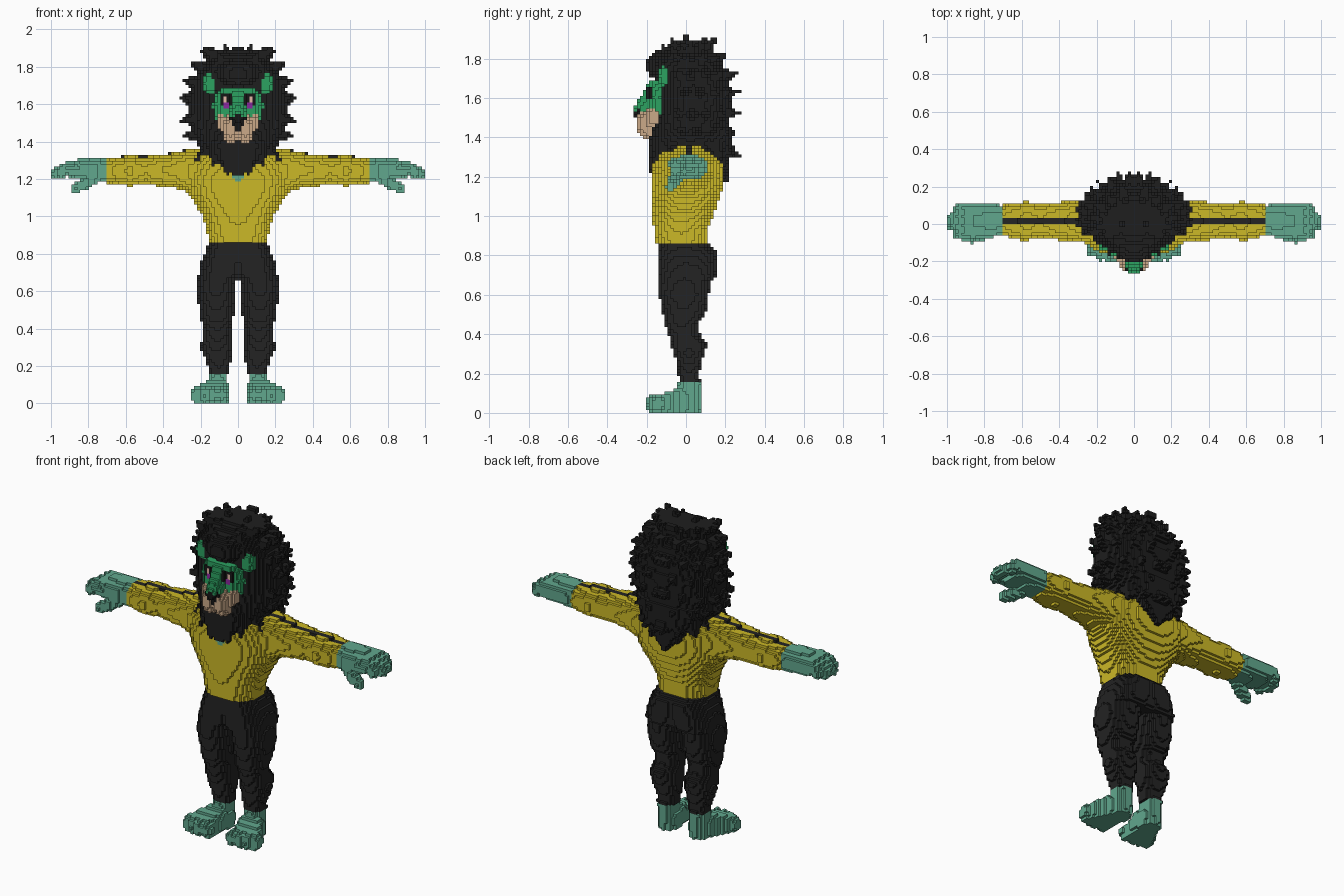
import bpy, math, random
from mathutils import Vector

random.seed(4)
S = 1 / 64                      # block size
COLOURS = {
    "black_hair": (0.013, 0.013, 0.013), "black_cloth": (0.017, 0.017, 0.017),
    "yellow_cloth": (0.60, 0.48, 0.02), "teal_skin": (0.12, 0.39, 0.27),
    "green_face": (0.025, 0.36, 0.12), "tan_muzzle": (0.60, 0.40, 0.25),
    "nose_black": (0.008, 0.008, 0.008), "eye_purple": (0.26, 0.02, 0.35),
    "eye_peach": (0.85, 0.52, 0.42),
}
MATS = {}
for name, c in COLOURS.items():
    MATS[name] = bpy.data.materials.new(name)
    MATS[name].diffuse_color = (*c, 1)
cells = {}                      # (i, j, k) -> (part, colour)


def fill(part, col, lo, hi, inside, mirror=True):
    """Fill every block inside the box lo-hi whose centre passes the test."""
    a = [math.floor(v / S) for v in lo]
    b = [math.ceil(v / S) for v in hi]
    for i in range(a[0], b[0] + 1):
        for j in range(a[1], b[1] + 1):
            for k in range(max(a[2], 0), b[2] + 1):
                if inside((i + .5) * S, (j + .5) * S, (k + .5) * S):
                    cells[i, j, k] = (part, col)
                    if mirror:
                        cells[-1 - i, j, k] = (part, col)


def loft(part, col, axis, rows, p=2.3, mirror=True):
    """Rounded cross-sections along an axis; a row is (t, a0, a1, b0, b1)."""
    u, v = [n for n in range(3) if n != axis]
    lo, hi = [0] * 3, [0] * 3
    lo[axis], hi[axis] = rows[0][0], rows[-1][0]
    lo[u], hi[u] = min(r[1] for r in rows), max(r[2] for r in rows)
    lo[v], hi[v] = min(r[3] for r in rows), max(r[4] for r in rows)

    def inside(*q):
        t = q[axis]
        for r, s in zip(rows, rows[1:]):
            if r[0] <= t <= s[0]:
                f = (t - r[0]) / (s[0] - r[0])
                a0, a1, b0, b1 = (m + (n - m) * f for m, n in zip(r[1:], s[1:]))
                du = abs(2 * q[u] - a0 - a1) / max(a1 - a0, 1e-5)
                dv = abs(2 * q[v] - b0 - b1) / max(b1 - b0, 1e-5)
                return du ** p + dv ** p <= 1
        return False
    fill(part, col, lo, hi, inside, mirror)


def sym(rows):
    """Centred rows (z, half width, y0, y1) to full loft rows."""
    return [(z, -w, w, a, b) for z, w, a, b in rows]


def ball(part, col, c, r):
    fill(part, col, [m - n for m, n in zip(c, r)], [m + n for m, n in zip(c, r)],
         lambda *q: sum(((m - n) / o) ** 2 for m, n, o in zip(q, c, r)) <= 1)


def limb(part, col, a, b, r0, r1, mirror=True):
    """Tapered rod; r1 near zero makes a tuft."""
    a, b, m = Vector(a), Vector(b), max(r0, r1)
    d = b - a

    def inside(*q):
        q = Vector(q)
        t = min(1, max(0, (q - a).dot(d) / d.length_squared))
        return (q - a - d * t).length <= r0 + (r1 - r0) * t
    fill(part, col, [min(x, y) - m for x, y in zip(a, b)],
         [max(x, y) + m for x, y in zip(a, b)], inside, mirror)


def paint(part, col, rule):
    for (i, j, k), (p, _) in list(cells.items()):
        if p == part and rule(abs(i + .5) * S, (j + .5) * S, (k + .5) * S):
            cells[i, j, k] = (p, col)


# feet with toes
loft("feet", "teal_skin", 2, [(0, .05, .16, -.06, .07), (.1, .06, .155, -.05, .075),
                              (.16, .06, .155, -.04, .075)], 2.6)
loft("feet", "teal_skin", 1, [(-.17, .065, .245, -.01, .08), (-.1, .055, .225, -.01, .105),
                              (-.05, .05, .19, -.01, .125), (.05, .055, .15, -.01, .12)], 4)
for x, y in ((.085, -.168), (.135, -.17), (.183, -.16), (.222, -.14)):
    ball("feet", "teal_skin", (x, y, .045), (.033, .036, .045))

# trousers
loft("trousers", "black_cloth", 2, [
    (.155, .048, .16, -.036, .076), (.2, .043, .163, -.04, .065), (.25, .035, .18, -.05, .08),
    (.3, .027, .2, -.058, .09), (.35, .033, .193, -.076, .107), (.4, .036, .187, -.088, .07),
    (.45, .026, .2, -.11, .06), (.5, .02, .207, -.118, .097), (.6, .014, .222, -.138, .117),
    (.66, .008, .215, -.142, .12), (.71, -.01, .205, -.145, .14)])
loft("trousers", "black_cloth", 2, [
    (.67, -.02, .212, -.142, .14), (.7, -.04, .207, -.144, .155), (.76, -.05, .195, -.146, .156),
    (.83, -.07, .168, -.148, .15), (.86, -.1, .157, -.148, .118)], 2.6)

# shirt: body and sleeves
loft("shirt", "yellow_cloth", 2, sym([
    (.86, .155, -.16, .115), (.93, .167, -.162, .11), (1.0, .19, -.167, .137),
    (1.06, .225, -.172, .16), (1.12, .263, -.178, .18), (1.2, .283, -.178, .192),
    (1.27, .27, -.167, .188), (1.32, .245, -.15, .165), (1.365, .2, -.09, .1)]), 2.5)
loft("shirt", "yellow_cloth", 0, [
    (.18, -.12, .15, 1.11, 1.365), (.28, -.1, .13, 1.13, 1.355), (.34, -.09, .12, 1.155, 1.34),
    (.42, -.085, .115, 1.163, 1.33), (.5, -.07, .11, 1.17, 1.32), (.58, -.09, .12, 1.163, 1.327),
    (.65, -.078, .11, 1.172, 1.315), (.71, -.062, .1, 1.18, 1.305)])
paint("shirt", "black_cloth", lambda x, y, z: x > .2 and 0 < y < .031 and z > 1.28)
paint("shirt", "teal_skin", lambda x, y, z: y < -.03 and z > 1.18 + 1.2 * x and z < 1.33)

# hands: palm, fingers, thumb
loft("hands", "teal_skin", 0, [
    (.703, -.062, .1, 1.185, 1.308), (.78, -.078, .112, 1.192, 1.307),
    (.86, -.085, .115, 1.2, 1.305), (.91, -.08, .11, 1.21, 1.29)], 2.8)
for y, tip in ((-.058, .945), (-.01, .973), (.04, .97), (.084, .94)):
    limb("hands", "teal_skin", (.86, y, 1.262), (.92, y * .97, 1.258), .031, .031)
    limb("hands", "teal_skin", (.92, y * .97, 1.258), (tip, y * .92, 1.228), .031, .027)
limb("hands", "teal_skin", (.76, -.035, 1.215), (.82, -.065, 1.175), .034, .032)
limb("hands", "teal_skin", (.82, -.065, 1.175), (.865, -.078, 1.15), .032, .026)

# mane: core, chin beard, back fringe, forelock
HAIR = [(1.3, .13, -.175, .2), (1.36, .2, -.185, .225), (1.45, .245, -.165, .22),
        (1.53, .265, -.145, .225), (1.62, .268, -.14, .23), (1.7, .25, -.15, .22),
        (1.78, .215, -.17, .18), (1.84, .165, -.13, .12), (1.89, .08, -.06, .06)]
loft("mane", "black_hair", 2, sym(HAIR), 2.3)
loft("mane", "black_hair", 2, sym([(1.22, .025, -.19, -.13), (1.3, .12, -.195, -.05),
                                   (1.38, .16, -.195, 0), (1.47, .12, -.18, 0)]), 2.6)
loft("mane", "black_hair", 2, sym([(1.18, .02, .14, .215), (1.25, .09, .08, .22),
                                   (1.35, .18, 0, .235), (1.45, .22, 0, .235)]), 2.6)
ball("mane", "black_hair", (0, -.11, 1.765), (.12, .095, .08))

# mane tufts in staggered rows around the sides and back
for n, (z, w, y0, y1) in enumerate(HAIR[1:8]):
    cy, ry = (y0 + y1) / 2, (y1 - y0) / 2
    for m in range(6):
        t = math.radians(-25 + 22 * m + 11 * (n % 2))
        if t > 1.65:
            continue
        c, s = math.cos(t), math.sin(t)
        k = .045 if n < 5 else .035
        dz = (-.05, -.03, -.015, .01, .025, .04, .05)[n] + random.uniform(-.01, .01)
        limb("mane", "black_hair", ((w - .05) * c, cy + (ry - .05) * s, z),
             ((w + k) * c, cy + (ry + k) * s, z + dz), .055, .008)
for a, b in (((.06, 0, 1.85), (.072, 0, 1.915)), ((.13, .03, 1.8), (.172, .03, 1.865)),
             ((.04, .09, 1.8), (.05, .13, 1.86)), ((.09, -.09, 1.8), (.1, -.12, 1.86)),
             ((0, -.05, 1.83), (0, -.05, 1.885)), ((0, .16, 1.35), (0, .205, 1.17)),
             ((.08, .15, 1.4), (.09, .205, 1.24)), ((.16, .12, 1.43), (.175, .165, 1.29)),
             ((.05, -.14, 1.35), (.06, -.18, 1.23)), ((.12, -.1, 1.38), (.13, -.16, 1.27))):
    limb("mane", "black_hair", a, b, .045, .01)

# face, ears and nose bridge
loft("face", "green_face", 2, sym([
    (1.46, .09, -.17, -.02), (1.52, .125, -.19, 0), (1.6, .137, -.197, 0),
    (1.66, .12, -.197, 0), (1.695, .09, -.19, -.02)]), 2.8)
ball("ears", "green_face", (.152, -.108, 1.708), (.042, .034, .056))
# eyes painted on the face blocks
paint("face", "nose_black", lambda x, y, z: .035 < x < .1 and 1.59 < z < 1.65 and y < -.1)
paint("face", "eye_peach", lambda x, y, z: .06 < x < .08 and 1.6 < z < 1.64 and y < -.1)
paint("face", "eye_purple", lambda x, y, z: .04 < x < .08 and 1.572 < z < 1.607 and y < -.1)

# muzzle and nose
ball("muzzle", "tan_muzzle", (.038, -.175, 1.468), (.05, .08, .08))
ball("muzzle", "tan_muzzle", (.085, -.155, 1.505), (.026, .045, .055))
loft("nose_bridge", "green_face", 2, sym([
    (1.535, .045, -.265, -.1), (1.565, .043, -.26, -.1), (1.61, .036, -.23, -.1),
    (1.67, .045, -.2, -.1)]), 3)
ball("nose", "nose_black", (0, -.24, 1.525), (.042, .032, .022))
paint("muzzle", "nose_black",
      lambda x, y, z: 1.455 < z < 1.55 and y < -.2 and x < .01 + .4 * (z - 1.455))

# turn the blocks of each part into one mesh of exposed faces
QUADS = {(1, 0, 0): ((1, 0, 0), (1, 1, 0), (1, 1, 1), (1, 0, 1)),
         (-1, 0, 0): ((0, 0, 0), (0, 0, 1), (0, 1, 1), (0, 1, 0)),
         (0, 1, 0): ((0, 1, 0), (0, 1, 1), (1, 1, 1), (1, 1, 0)),
         (0, -1, 0): ((0, 0, 0), (1, 0, 0), (1, 0, 1), (0, 0, 1)),
         (0, 0, 1): ((0, 0, 1), (1, 0, 1), (1, 1, 1), (0, 1, 1)),
         (0, 0, -1): ((0, 0, 0), (0, 1, 0), (1, 1, 0), (1, 0, 0))}
parts = {}
for (i, j, k), (part, col) in cells.items():
    verts, faces, cols = parts.setdefault(part, ({}, [], []))
    for (a, b, c), quad in QUADS.items():
        if (i + a, j + b, k + c) not in cells:
            faces.append([verts.setdefault((i + x, j + y, k + z), len(verts))
                          for x, y, z in quad])
            cols.append(col)
for part, (verts, faces, cols) in parts.items():
    mesh = bpy.data.meshes.new(part)
    mesh.from_pydata([(x * S, y * S, z * S) for x, y, z in verts], [], faces)
    used = sorted(set(cols))
    for name in used:
        mesh.materials.append(MATS[name])
    mesh.polygons.foreach_set("material_index", [used.index(c) for c in cols])
    mesh.update()
    bpy.context.collection.objects.link(bpy.data.objects.new(part, mesh))
